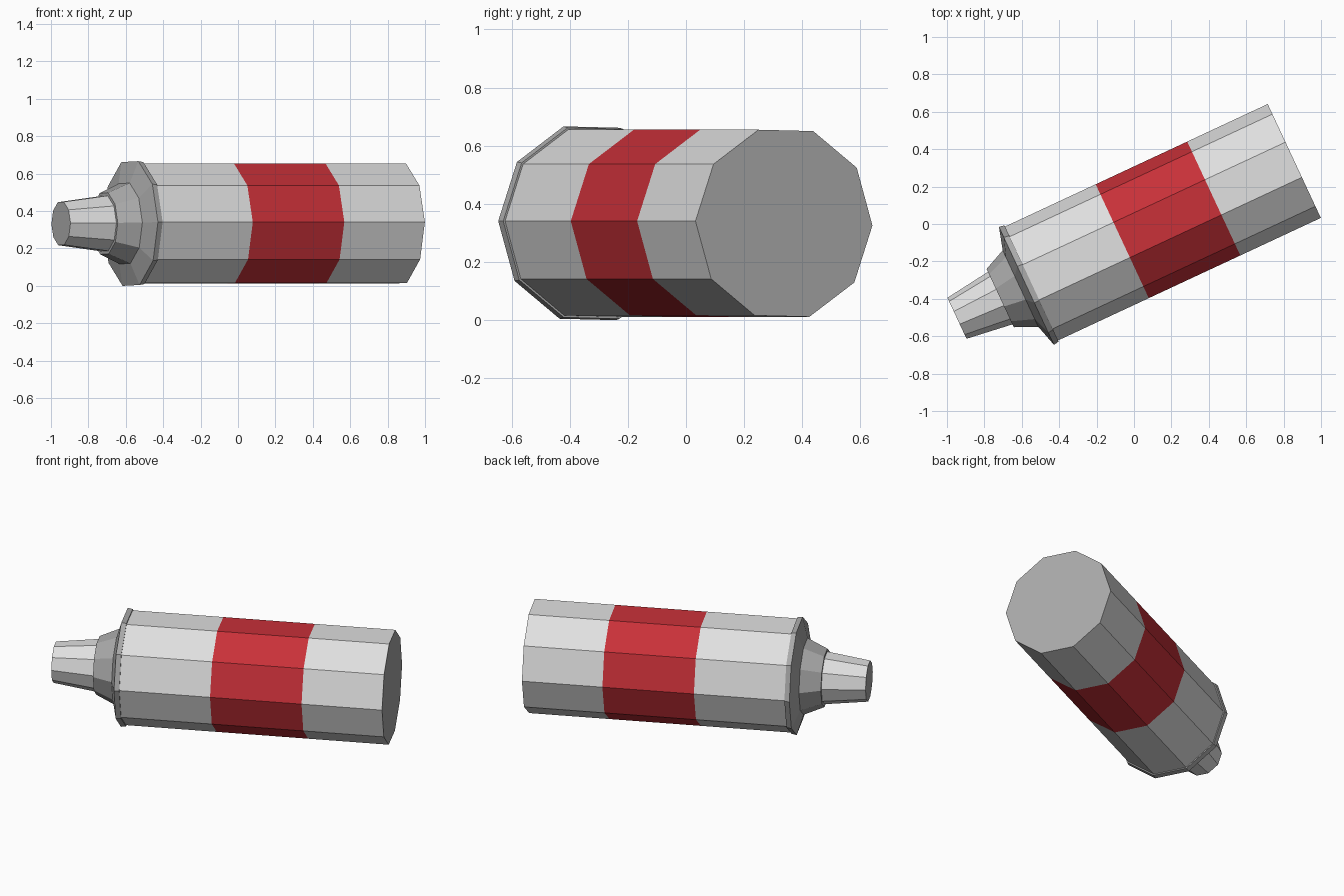
import bpy
import bmesh
from math import sin, cos, pi, radians
from mathutils import Matrix, Vector

if "Cube" in bpy.data.objects:
    bpy.data.objects.remove(bpy.data.objects["Cube"])

SIDES = 10
ROLL = radians(1.3)
YAW = radians(25)


def material(name, rgb):
    mat = bpy.data.materials.new(name)
    mat.use_nodes = True
    color = (*rgb, 1)
    mat.diffuse_color = color
    bsdf = mat.node_tree.nodes["Principled BSDF"]
    bsdf.inputs["Base Color"].default_value = color
    bsdf.inputs["Roughness"].default_value = 0.7
    return mat


white = material("off white", (0.74, 0.74, 0.74))
gray = material("mid gray", (0.40, 0.40, 0.40))
red = material("red", (0.58, 0.03, 0.04))

# Lying pose: local z runs from the flat base to the nozzle tip
across = Vector((sin(YAW), -cos(YAW), 0))
up = Vector((0, 0, 1))
pose = Matrix((across, up, across.cross(up))).transposed().to_4x4()
pose.translation = (0.857, 0.337, 0.333)


def turned(name, profile, side, cap=None, start=False, end=False):
    """Ten-sided turned part from (distance, radius) pairs, with optional caps."""
    bm = bmesh.new()
    rings = []
    for z, r in profile:
        angles = [ROLL + 2 * pi * i / SIDES for i in range(SIDES)]
        rings.append([bm.verts.new((r * cos(a), r * sin(a), z)) for a in angles])
    for low, high in zip(rings, rings[1:]):
        for i in range(SIDES):
            j = (i + 1) % SIDES
            bm.faces.new((low[i], low[j], high[j], high[i]))
    if start:
        bm.faces.new(rings[0][::-1]).material_index = 1
    if end:
        bm.faces.new(rings[-1]).material_index = 1
    mesh = bpy.data.meshes.new(name)
    bm.to_mesh(mesh)
    bm.free()
    mesh.materials.append(side)
    mesh.materials.append(cap or side)
    obj = bpy.data.objects.new(name, mesh)
    obj.matrix_world = pose
    bpy.context.collection.objects.link(obj)
    return obj


# Can body, with the coloured band between two plain lengths
R = 0.336
turned("body_base", [(0, R), (0.475, R)], white, gray, start=True)
turned("body_band", [(0.475, R), (1.015, R)], red)
turned("body_upper", [(1.015, R), (1.55, R)], white)

# Rim, sloping top plate and collar
turned("rim_and_collar",
       [(1.55, R), (1.55, 0.343), (1.58, 0.348), (1.615, 0.226),
        (1.735, 0.172), (1.735, 0.155)], gray)

# Tapered nozzle with a flat tip
turned("nozzle", [(1.735, 0.155), (1.99, 0.121)], white, gray, end=True)
